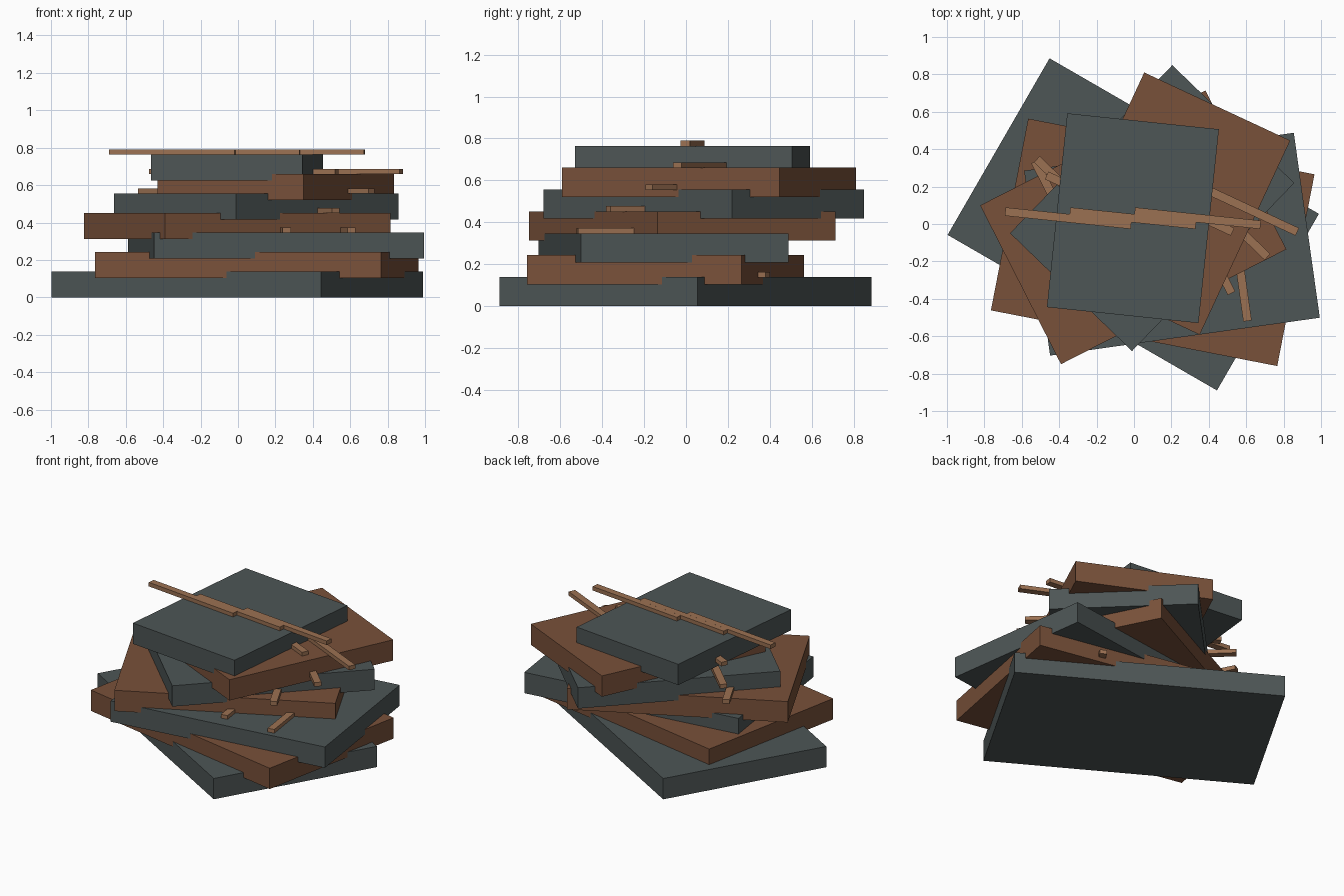
import bpy
from math import radians

if "Cube" in bpy.data.objects:
    bpy.data.objects.remove(bpy.data.objects["Cube"])


def material(name, rgb):
    m = bpy.data.materials.new(name)
    m.diffuse_color = (*rgb, 1)
    m.use_nodes = True
    m.node_tree.nodes["Principled BSDF"].inputs["Base Color"].default_value = m.diffuse_color
    return m


slate = material("slate", (0.075, 0.092, 0.092))
clay = material("clay", (0.19, 0.082, 0.042))
wood = material("wood", (0.33, 0.165, 0.085))


def box(name, size, loc, angle, mat):
    bpy.ops.mesh.primitive_cube_add(size=1, location=loc, rotation=(0, 0, radians(angle)))
    ob = bpy.context.object
    ob.name = name
    ob.scale = size
    bpy.ops.object.transform_apply(location=False, rotation=False, scale=True)
    ob.data.materials.append(mat)
    return ob


# Slab centres, bottom to top
centres = [(-0.004, -0.002), (0.1, -0.098), (0.203, -0.108), (-0.004, -0.018),
           (0.097, 0.085), (0.203, 0.109), (-0.006, 0.031)]
STEP, THICK = 0.1043, 0.139

for i, (x, y) in enumerate(centres):
    # Twisting, tapering slab
    length, width = 1.663 - 0.1035 * i, 1.09 - 0.0458 * i
    angle = -30 + 19 * i
    base = i * STEP
    box(f"slab_{i + 1}", (length, width, THICK), (x, y, base + THICK / 2),
        angle, clay if i % 2 else slate)
    # Three overlapping strips lying across the slab's top
    for k in (-1, 0, 1):
        box(f"strip_{i + 1}_{k + 2}", (0.83 * width, 0.045, 0.027),
            (x + 0.346 * k, y, base + THICK + 0.0115 - 0.0002 * k), angle - 90, wood)
